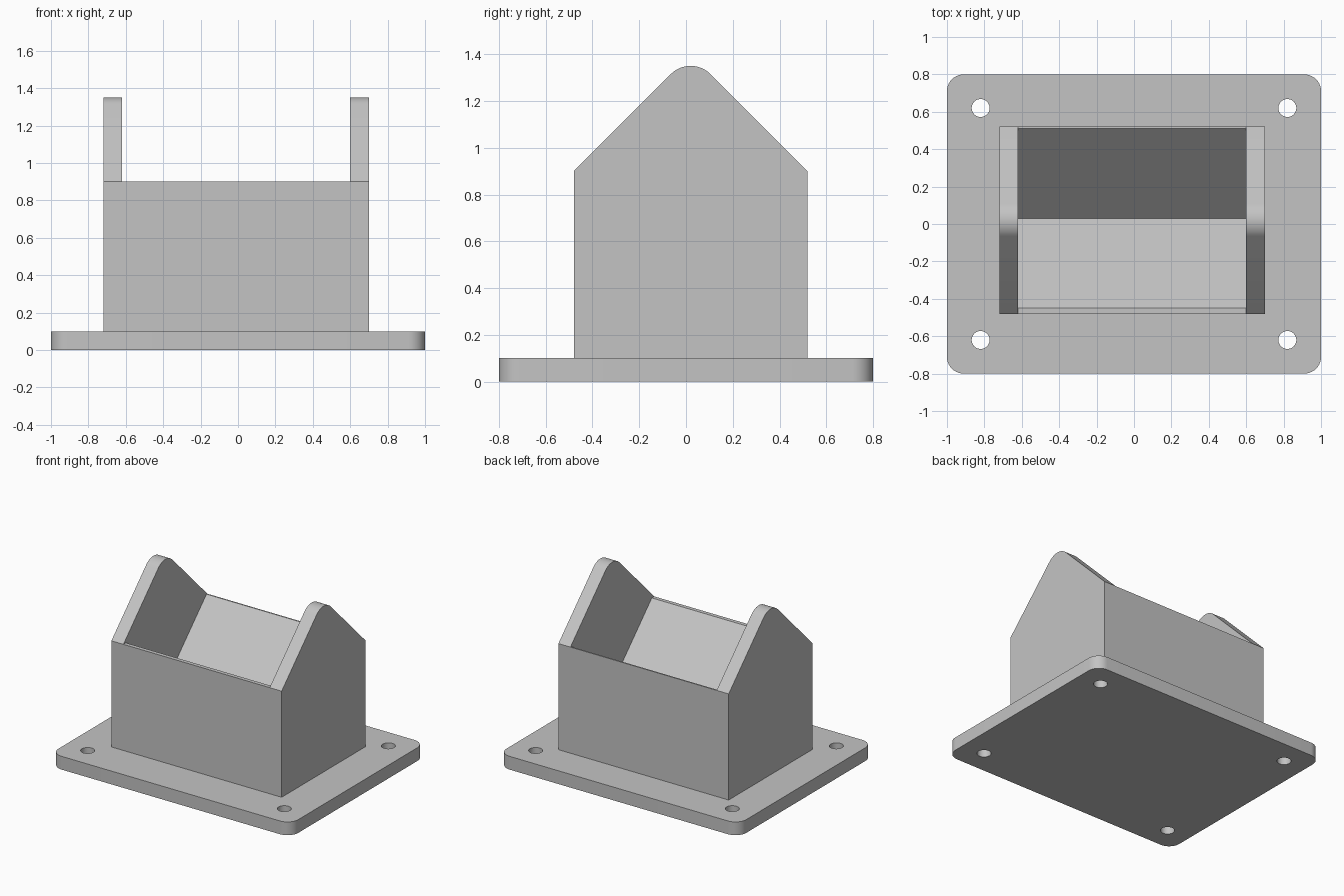
import bpy
import bmesh
from math import radians, sin, cos, pi
from mathutils import Vector

cube = bpy.data.objects.get("Cube")
if cube:
    bpy.data.objects.remove(cube, do_unlink=True)

grey = bpy.data.materials.new("light grey")
grey.use_nodes = True
grey.diffuse_color = (0.55, 0.55, 0.55, 1)
grey.node_tree.nodes["Principled BSDF"].inputs["Base Color"].default_value = grey.diffuse_color


def prism(name, points, direction):
    """Extrude a closed outline along a direction."""
    bm = bmesh.new()
    face = bm.faces.new([bm.verts.new(p) for p in points])
    extruded = bmesh.ops.extrude_face_region(bm, geom=[face])["geom"]
    moved = [v for v in extruded if isinstance(v, bmesh.types.BMVert)]
    bmesh.ops.translate(bm, verts=moved, vec=Vector(direction))
    bmesh.ops.recalc_face_normals(bm, faces=bm.faces)
    mesh = bpy.data.meshes.new(name)
    bm.to_mesh(mesh)
    bm.free()
    mesh.materials.append(grey)
    obj = bpy.data.objects.new(name, mesh)
    bpy.context.collection.objects.link(obj)
    return obj


def arc(cx, cy, radius, start, end, steps):
    """Points on an arc, angles in degrees."""
    angles = [radians(start + (end - start) * i / steps) for i in range(steps + 1)]
    return [(cx + radius * cos(a), cy + radius * sin(a)) for a in angles]


def select_only(obj):
    bpy.ops.object.select_all(action='DESELECT')
    obj.select_set(True)
    bpy.context.view_layer.objects.active = obj


def cut(obj, cutter):
    """Subtract the cutter and remove it."""
    cutter.hide_render = True
    mod = obj.modifiers.new("cut", 'BOOLEAN')
    mod.operation = 'DIFFERENCE'
    mod.solver = 'EXACT'
    mod.object = cutter
    select_only(obj)
    bpy.ops.object.modifier_apply(modifier=mod.name)
    bpy.data.objects.remove(cutter, do_unlink=True)


def smooth(obj):
    select_only(obj)
    bpy.ops.object.shade_smooth_by_angle(angle=radians(30))


# Base plate with rounded corners
thickness, corner = 0.1, 0.09
outline = []
for i, (sx, sy) in enumerate([(1, 1), (-1, 1), (-1, -1), (1, -1)]):
    outline += arc(sx * (1 - corner), sy * (0.8 - corner), corner, 90 * i, 90 * i + 90, 10)
plate = prism("base_plate", [(x, y, 0) for x, y in outline], (0, 0, thickness))

# Four mounting holes
for sx in (-1, 1):
    for sy in (-1, 1):
        ring = arc(sx * 0.82, sy * 0.62, 0.048, 0, 360, 32)[:-1]
        cut(plate, prism("hole_cutter", [(x, y, -0.1) for x, y in ring], (0, 0, 0.3)))
smooth(plate)

# Body with a gable outline and a rounded ridge
left, right, mid, half, eaves = 0.70, -0.72, 0.02, 0.5, 0.9
ridge = 0.12
ridge_z = eaves + half - ridge / sin(pi / 4)
profile = [(mid - half, thickness), (mid + half, thickness), (mid + half, eaves)]
profile += arc(mid, ridge_z, ridge, 45, 135, 14)
profile.append((mid - half, eaves))
body = prism("cradle_body", [(right, y, z) for y, z in profile], (left - right, 0, 0))

# Clear the space between the gables, down to a V groove
wall = 0.1
groove = [(-0.45, eaves), (0.03, 0.42), (0.51, eaves), (0.7, eaves),
          (0.7, 1.6), (-0.7, 1.6), (-0.7, eaves)]
cut(body, prism("groove_cutter", [(right + wall, y, z) for y, z in groove],
                (left - right - 2 * wall, 0, 0)))
smooth(body)
